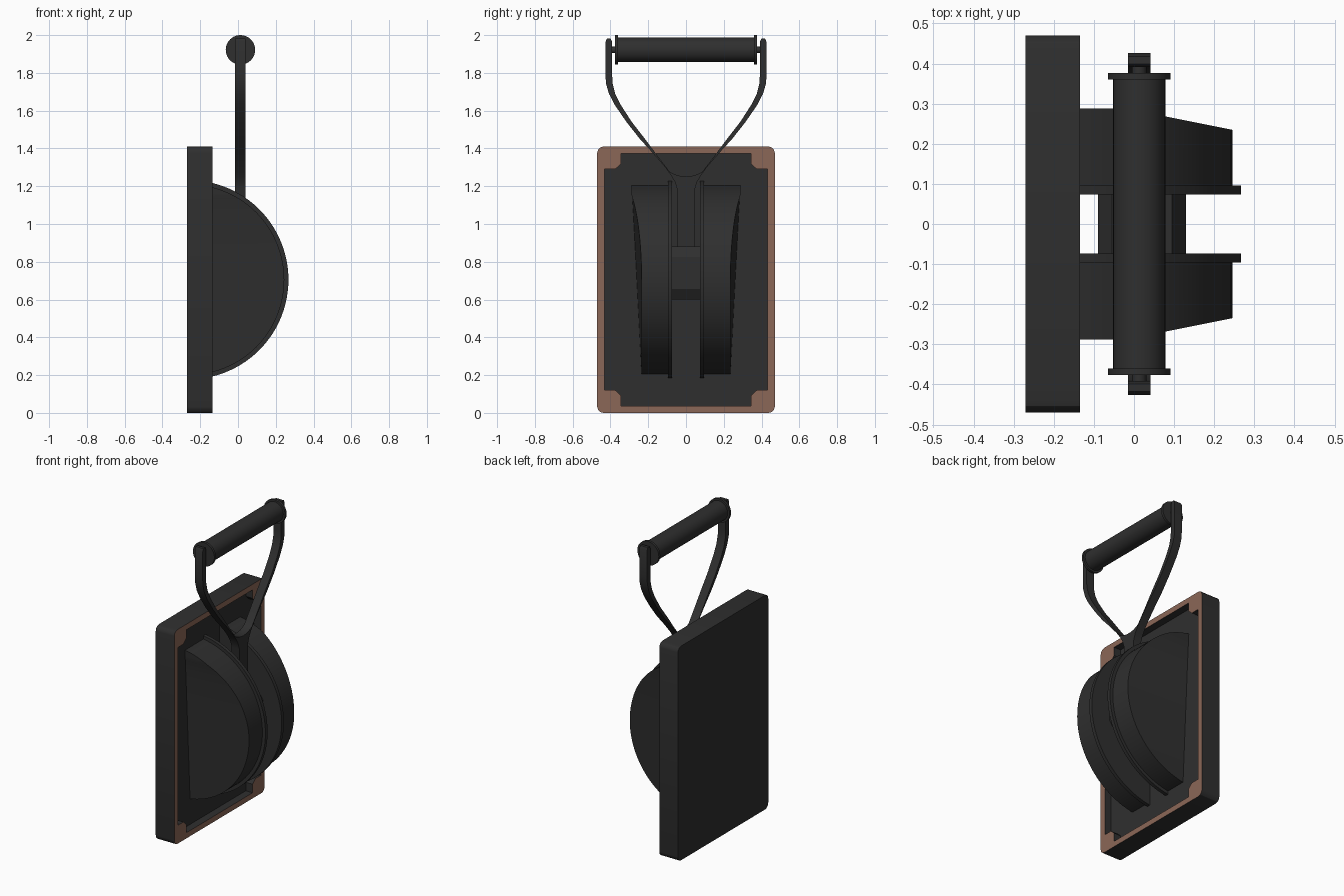
import bpy, bmesh, math

if "Cube" in bpy.data.objects:
    bpy.data.objects.remove(bpy.data.objects["Cube"])

def material(name, col):
    m = bpy.data.materials.new(name)
    m.diffuse_color = (*col, 1)
    m.use_nodes = True
    m.node_tree.nodes["Principled BSDF"].inputs["Base Color"].default_value = m.diffuse_color
    return m

DARK = material("dark_grey", (0.028, 0.028, 0.028))
BROWN = material("copper_brown", (0.26, 0.135, 0.096))

def finish(name, bm, smooth=True, mats=(DARK,)):
    bmesh.ops.remove_doubles(bm, verts=bm.verts, dist=0.0015)
    bmesh.ops.recalc_face_normals(bm, faces=bm.faces)
    me = bpy.data.meshes.new(name)
    bm.to_mesh(me)
    bm.free()
    for m in mats:
        me.materials.append(m)
    if smooth:
        me.shade_smooth()
        me.set_sharp_from_angle(angle=math.radians(30))
    ob = bpy.data.objects.new(name, me)
    bpy.context.collection.objects.link(ob)
    return ob

def strip(bm, a, b, closed=False, mat=0):
    n = len(a)
    for i in range(n if closed else n - 1):
        j = (i + 1) % n
        bm.faces.new((a[i], a[j], b[j], b[i])).material_index = mat

def prism(name, rings, smooth=True):
    """Closed solid lofted through matching rings of points."""
    bm = bmesh.new()
    vs = [[bm.verts.new(p) for p in r] for r in rings]
    for a, b in zip(vs, vs[1:]):
        strip(bm, a, b, True)
    bm.faces.new(vs[0])
    bm.faces.new(vs[-1])
    return finish(name, bm, smooth)

def rod(name, x, z, profile, n=40):
    """Turned part along y; profile is a list of (y, radius)."""
    return prism(name, [[(x + r * math.cos(t * math.tau / n), y, z + r * math.sin(t * math.tau / n))
                         for t in range(n)] for y, r in profile])

# Back plate: rounded tray with a coloured rim and notched inner corners
ZC = 0.705
outer, inner = [], []
notch = [(0.432, 0.585), (0.375, 0.585), (0.345, 0.612), (0.345, 0.668)]
for sy, sz in ((1, 1), (-1, 1), (-1, -1), (1, -1)):
    o = [(0.437 + 0.033 * math.cos(math.radians(a)), 0.672 + 0.033 * math.sin(math.radians(a)))
         for a in (0, 30, 60, 90)]
    step = 1 if sy * sz > 0 else -1
    outer += [(sy * y, ZC + sz * z) for y, z in o[::step]]
    inner += [(sy * y, ZC + sz * z) for y, z in notch[::step]]
bm = bmesh.new()
ring = lambda pts, x: [bm.verts.new((x, y, z)) for y, z in pts]
back, front = ring(outer, -0.27), ring(outer, -0.135)
lip, floor = ring(inner, -0.135), ring(inner, -0.185)
bm.faces.new(back)
strip(bm, back, front, True)
strip(bm, front, lip, True, 1)
strip(bm, lip, floor, True)
bm.faces.new(floor)
finish("back_plate", bm, True, (DARK, BROWN))

# Half-round housings, one on each side of the lever
CX, XB, N = -0.26, -0.2, 48

def arc(r):
    e = math.acos((XB - CX) / r)
    return [(CX + r * math.cos(t), ZC + r * math.sin(t))
            for t in (-e + 2 * e * i / N for i in range(N + 1))]

for side, s in (("left", -1), ("right", 1)):
    # thin guide flange
    prism("guide_flange_" + side, [[(x, s * y, z) for x, z in arc(0.527)] for y in (0.073, 0.096)])
    # tapered body with a ruled outer side
    bm = bmesh.new()
    ins, rim, base = [], [], []
    for x, z in arc(0.505):
        y_rim = 0.235 + (min(0.053, (0.245 - x) * 0.2) if z > ZC else 0)
        y_base = 0.235 + 0.053 * (z - 0.205)
        ins.append(bm.verts.new((x, s * 0.09, z)))
        rim.append(bm.verts.new((x, s * y_rim, z)))
        base.append(bm.verts.new((XB, s * y_base, z)))
    strip(bm, ins, rim)
    strip(bm, rim, base)
    bm.faces.new(ins)
    bm.faces.new([ins[0]] + base + [ins[-1]])
    finish("housing_" + side, bm)

# Lever hub: chamfered block between the flanges
hub = [(sx * x, sz * z) for sx, sz, pts in (
    (1, 1, ((0.11, 0.085), (0.075, 0.14))), (-1, 1, ((0.075, 0.14), (0.11, 0.085))),
    (-1, -1, ((0.11, 0.085), (0.075, 0.14))), (1, -1, ((0.075, 0.14), (0.11, 0.085))))
    for x, z in pts]
prism("lever_hub", [[(0.02 + x, y, 0.74 + z) for x, z in hub] for y in (-0.08, 0.08)], False)

# Lever: stem that splits into a yoke, outlined in y-z
out_side = [(0.045, 0.8), (0.045, 1.18), (0.06, 1.225), (0.11, 1.30), (0.175, 1.375), (0.244, 1.45),
            (0.315, 1.54), (0.377, 1.63), (0.408, 1.69), (0.424, 1.745), (0.426, 1.79),
            (0.426, 1.965), (0.418, 1.982)]
in_side = [(0, 0.8), (0, 1.18), (0, 1.25), (0.045, 1.257), (0.085, 1.275), (0.15, 1.36), (0.217, 1.45),
           (0.287, 1.54), (0.345, 1.63), (0.375, 1.69), (0.389, 1.745), (0.391, 1.79),
           (0.391, 1.965), (0.399, 1.982)]
out_side.insert(3, (0.08, 1.258))
bm = bmesh.new()
for s in (-1, 1):
    o0, i0 = [[bm.verts.new((-0.015, s * y, z)) for y, z in p] for p in (out_side, in_side)]
    o1, i1 = [[bm.verts.new((0.041, s * y, z)) for y, z in p] for p in (out_side, in_side)]
    strip(bm, o0, i0)
    strip(bm, o1, i1)
    strip(bm, o0, o1)
    strip(bm, i0[2:], i1[2:])
    bm.faces.new((o0[-1], o1[-1], i1[-1], i0[-1]))
    bm.faces.new((o0[0], o1[0], i1[0], i0[0]))
finish("lever_yoke", bm)

# Grip with end collars, and the pin through the yoke
GX, GZ = 0.013, 1.922
rod("grip", GX, GZ, [(-0.362, 0.065), (0.362, 0.065)])
for side, s in (("left", -1), ("right", 1)):
    rod("grip_collar_" + side, GX, GZ, [(s * 0.36, 0.078), (s * 0.376, 0.078)])
    rod("grip_pin_" + side, GX, GZ, [(s * 0.37, 0.018), (s * 0.4, 0.018)], 20)
